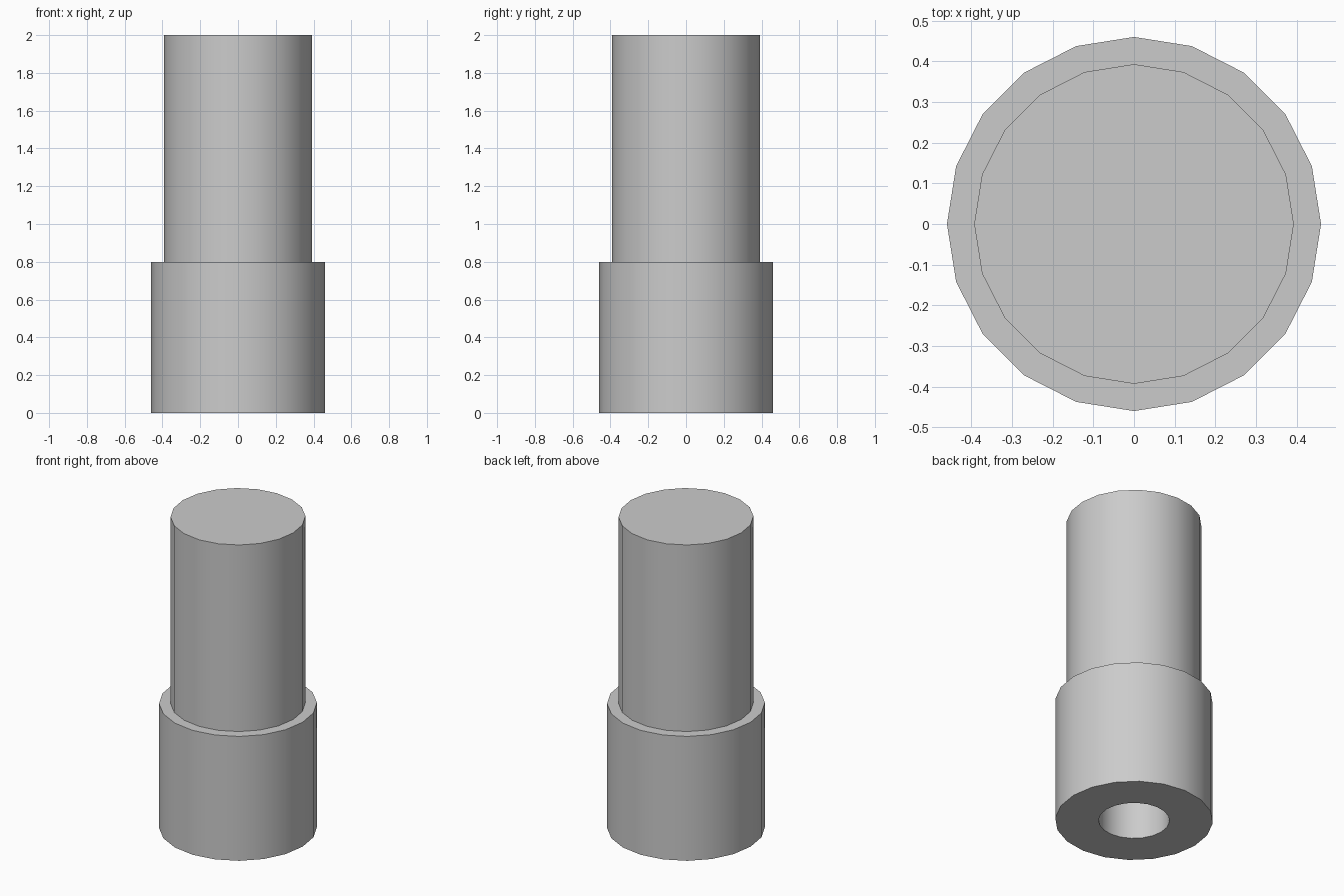
import bpy
import bmesh
from math import cos, sin, tau, radians

SIDES = 20

cube = bpy.data.objects.get("Cube")
if cube:
    bpy.data.objects.remove(cube, do_unlink=True)

grey = bpy.data.materials.new("light grey")
grey.use_nodes = True
colour = (0.6, 0.6, 0.6, 1)
grey.diffuse_color = colour
grey.node_tree.nodes["Principled BSDF"].inputs["Base Color"].default_value = colour


def turned_part(name, profile):
    """Revolve (radius, height) points round z and cap both ends."""
    bm = bmesh.new()
    rings = [[bm.verts.new((r * cos(tau * i / SIDES), r * sin(tau * i / SIDES), z))
              for i in range(SIDES)] for r, z in profile]
    for low, high in zip(rings, rings[1:]):
        for i in range(SIDES):
            j = (i + 1) % SIDES
            bm.faces.new((low[i], low[j], high[j], high[i]))
    bm.faces.new(rings[0])
    bm.faces.new(rings[-1])
    bmesh.ops.recalc_face_normals(bm, faces=bm.faces)
    mesh = bpy.data.meshes.new(name)
    bm.to_mesh(mesh)
    bm.free()
    mesh.materials.append(grey)
    obj = bpy.data.objects.new(name, mesh)
    bpy.context.collection.objects.link(obj)
    bpy.ops.object.select_all(action="DESELECT")
    obj.select_set(True)
    bpy.context.view_layer.objects.active = obj
    bpy.ops.object.shade_smooth_by_angle(angle=radians(30))
    return obj


# Blind bore, wide collar, shoulder and narrower shaft in one turned solid
turned_part("stepped_shaft", [
    (0.207, 0.8), (0.207, 0),
    (0.46, 0), (0.46, 0.8),
    (0.393, 0.8), (0.393, 2),
])
